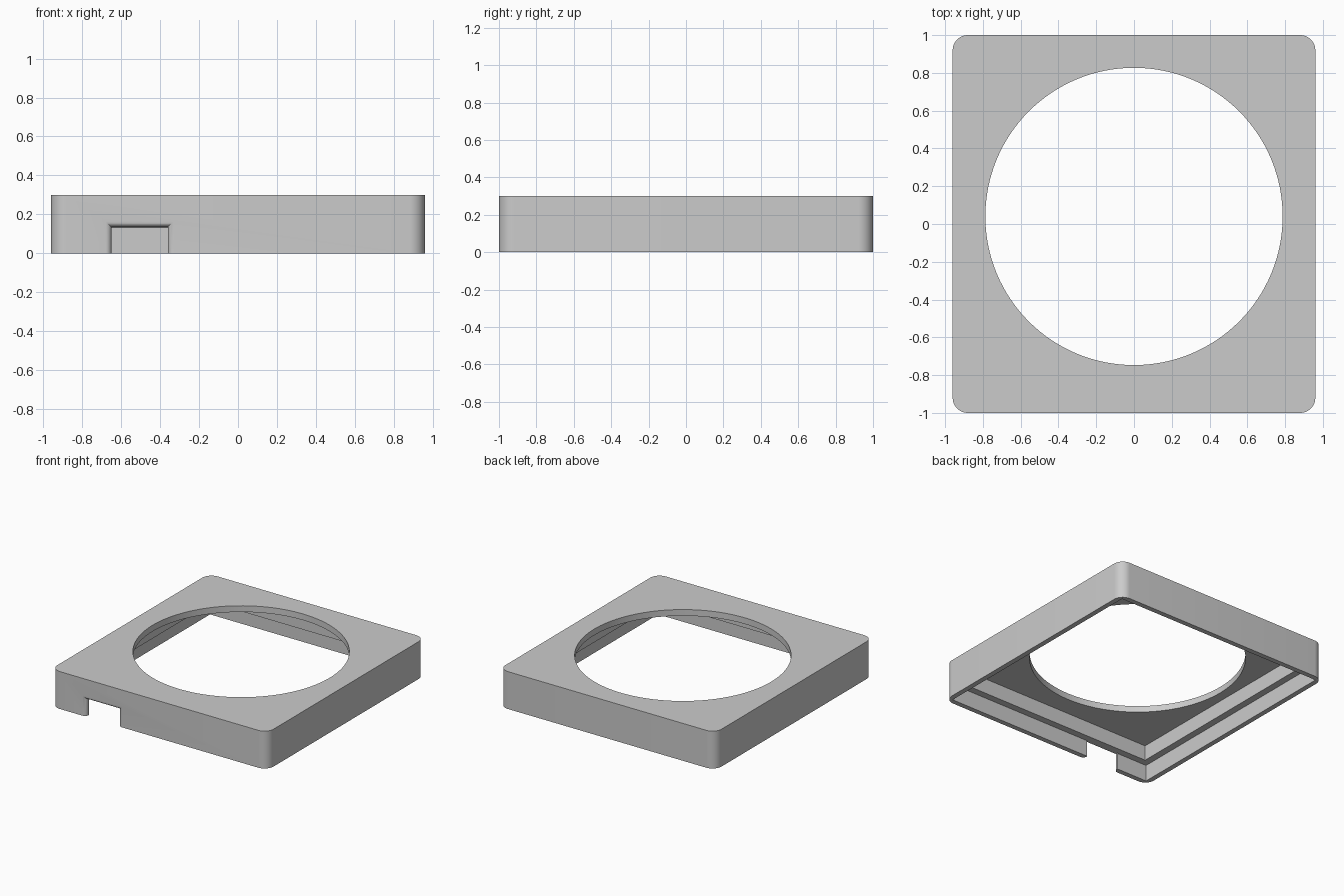
import bpy, bmesh, math

cube = bpy.data.objects.get("Cube")
if cube:
    bpy.data.objects.remove(cube, do_unlink=True)

HX, HY, HEIGHT = 0.96, 1.0, 0.30      # half sizes of the frame
CORNER = 0.08
WALL, LEDGE = 0.04, 0.055             # rim thickness, step width
LEDGE_Z, CEILING_Z = 0.13, 0.25

grey = bpy.data.materials.new("light grey")
grey.use_nodes = True
colour = (0.6, 0.6, 0.6, 1)
grey.diffuse_color = colour
grey.node_tree.nodes["Principled BSDF"].inputs["Base Color"].default_value = colour


def loft(name, rings):
    """Closed solid through a list of equal-length point rings."""
    bm = bmesh.new()
    loops = [[bm.verts.new(p) for p in ring] for ring in rings]
    for a, b in zip(loops, loops[1:]):
        for i in range(len(a)):
            j = (i + 1) % len(a)
            bm.faces.new((a[i], a[j], b[j], b[i]))
    bm.faces.new(loops[0])
    bm.faces.new(loops[-1])
    bmesh.ops.recalc_face_normals(bm, faces=bm.faces)
    mesh = bpy.data.meshes.new(name)
    bm.to_mesh(mesh)
    bm.free()
    mesh.materials.append(grey)
    obj = bpy.data.objects.new(name, mesh)
    bpy.context.collection.objects.link(obj)
    return obj


def prism(name, outline, z0, z1):
    return loft(name, [[(x, y, z) for x, y in outline] for z in (z0, z1)])


def rectangle(hx, hy):
    return [(-hx, -hy), (hx, -hy), (hx, hy), (-hx, hy)]


def rounded_rectangle(hx, hy, r, steps=10):
    points = []
    for k, (sx, sy) in enumerate([(1, 1), (-1, 1), (-1, -1), (1, -1)]):
        for i in range(steps + 1):
            a = math.pi / 2 * (k + i / steps)
            points.append((sx * (hx - r) + r * math.cos(a),
                           sy * (hy - r) + r * math.sin(a)))
    return points


def circle(cx, cy, r, sides=128):
    angles = [2 * math.pi * i / sides for i in range(sides)]
    return [(cx + r * math.cos(a), cy + r * math.sin(a)) for a in angles]


# Outer body
frame = prism("frame", rounded_rectangle(HX, HY, CORNER), 0, HEIGHT)

# Stepped recess underneath and the round opening
inner = WALL + LEDGE
cutters = [
    prism("lower_recess", rectangle(HX - WALL, HY - WALL), -0.1, LEDGE_Z),
    prism("upper_recess", rectangle(HX - inner, HY - inner), -0.1, CEILING_Z),
    prism("round_opening", circle(0, 0.04, 0.787), -0.2, HEIGHT + 0.1),
]

# Cable notch, flaring out to the front face with a rounded lip
LIP = 0.03


def notch_ring(y, grow):
    x0, x1, top = -0.65 - grow, -0.36 + grow, 0.135 + grow
    return [(x0, y, -0.1), (x1, y, -0.1), (x1, y, top), (x0, y, top)]


rings = [notch_ring(-HY - 0.05, LIP)]
for i in range(9):
    a = math.pi / 2 * i / 8
    rings.append(notch_ring(-HY + LIP * (1 - math.cos(a)), LIP * (1 - math.sin(a))))
rings.append(notch_ring(-HY + WALL + 0.01, 0))
cutters.append(loft("cable_notch", rings))

# Cut, then discard the cutters
bpy.context.view_layer.objects.active = frame
for cutter in cutters:
    cutter.hide_render = True
    mod = frame.modifiers.new(cutter.name, 'BOOLEAN')
    mod.operation = 'DIFFERENCE'
    mod.solver = 'EXACT'
    mod.object = cutter
    bpy.ops.object.modifier_apply(modifier=mod.name)
    bpy.data.objects.remove(cutter, do_unlink=True)

bpy.ops.object.select_all(action='DESELECT')
frame.select_set(True)
bpy.ops.object.shade_smooth_by_angle(angle=math.radians(30))
